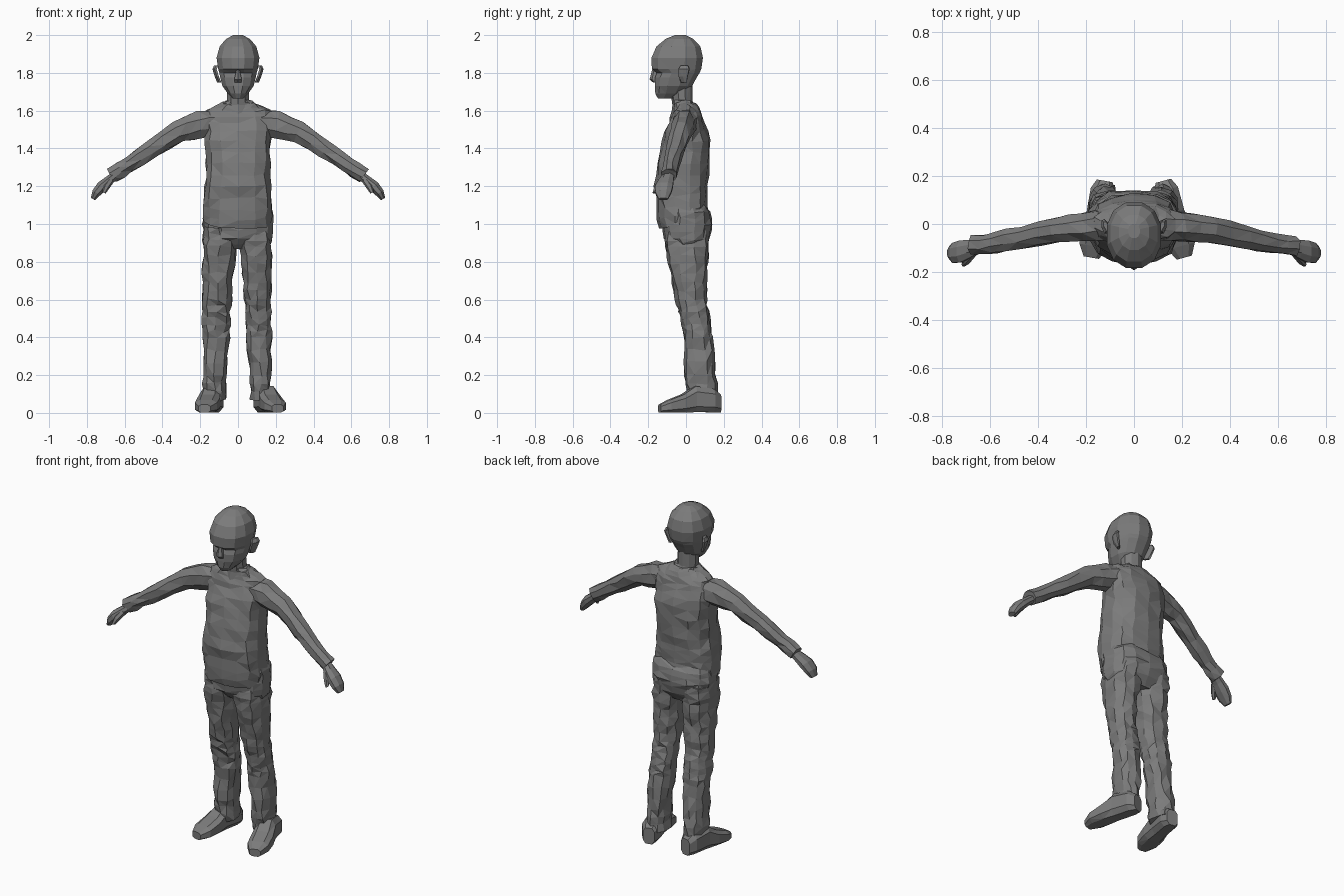
import bpy
import bmesh
import math
import random
from mathutils import Vector

random.seed(4)
if "Cube" in bpy.data.objects:
    bpy.data.objects.remove(bpy.data.objects["Cube"], do_unlink=True)

grey = bpy.data.materials.new("plain grey")
grey.use_nodes = True
grey.diffuse_color = (0.2, 0.2, 0.2, 1)
grey.node_tree.nodes["Principled BSDF"].inputs["Base Color"].default_value = grey.diffuse_color


def column(z, x_left, x_right, front, back, tilt=0):
    """Level cross-section given by its extents; tilt raises the back edge."""
    centre = Vector(((x_left + x_right) / 2, (front + back) / 2, z))
    return centre, Vector(((x_right - x_left) / 2, 0, 0)), Vector((0, (back - front) / 2, tilt))


def limb(side, points):
    """Cross-sections square to a sideways path: x, y, z, depth, thickness."""
    rings = []
    for i, (x, y, z, depth, thick) in enumerate(points):
        before, after = points[max(i - 1, 0)], points[min(i + 1, len(points) - 1)]
        along = Vector((after[0] - before[0], 0, after[2] - before[2])).normalized()
        across = Vector((-along.z * side, 0, along.x)) * thick
        rings.append((Vector((x * side, y, z)), Vector((0, depth, 0)), across))
    return rings


def loft(name, rings, sides=10, square=1.0, steps=1, creases=0.0):
    """Skin cross-sections; steps adds rings between, creases crumples the cloth."""
    dense = []
    for a, b in zip(rings, rings[1:]):
        dense += [tuple(p.lerp(q, k / steps) for p, q in zip(a, b)) for k in range(steps)]
    dense.append(rings[-1])
    bm = bmesh.new()
    loops = []
    for centre, u, v in dense:
        loop = []
        for k in range(sides):
            angle = math.tau * (k + 0.5) / sides
            c, s = math.cos(angle), math.sin(angle)
            c = math.copysign(abs(c) ** square, c)
            s = math.copysign(abs(s) ** square, s)
            fold = Vector([random.uniform(-creases, creases) for _ in range(3)])
            loop.append(bm.verts.new(centre + u * c + v * s + fold))
        loops.append(loop)
    for low, high in zip(loops, loops[1:]):
        for k in range(sides):
            n = (k + 1) % sides
            bm.faces.new((low[k], low[n], high[n], high[k]))
    bm.faces.new(loops[0])
    bm.faces.new(loops[-1])
    bmesh.ops.recalc_face_normals(bm, faces=bm.faces)
    bmesh.ops.triangulate(bm, faces=bm.faces, quad_method='SHORT_EDGE')
    mesh = bpy.data.meshes.new(name)
    bm.to_mesh(mesh)
    bm.free()
    mesh.materials.append(grey)
    part = bpy.data.objects.new(name, mesh)
    bpy.context.collection.objects.link(part)
    return part


def upright(name, sections, **options):
    """Symmetric stack: height, half width, front, back and optional tilt."""
    return loft(name, [column(z, -w, w, *rest) for z, w, *rest in sections], **options)


# Head with brow ridge, eye hollow and chin
upright("head", [
    (1.665, 0.03, -0.15, -0.06), (1.69, 0.055, -0.165, 0), (1.73, 0.085, -0.168, 0.035),
    (1.775, 0.097, -0.168, 0.06), (1.8, 0.102, -0.158, 0.075), (1.82, 0.108, -0.185, 0.085),
    (1.88, 0.117, -0.187, 0.094), (1.94, 0.1, -0.16, 0.08), (1.98, 0.065, -0.11, 0.04),
    (2, 0.025, -0.06, 0)], sides=12, square=0.9)
upright("nose", [(1.75, 0.02, -0.175, -0.14), (1.765, 0.023, -0.193, -0.14),
                 (1.815, 0.01, -0.18, -0.14)], sides=6)
upright("neck", [(1.56, 0.075, -0.08, 0.06), (1.63, 0.062, -0.072, 0.035),
                 (1.75, 0.062, -0.09, 0.035)], sides=10)

# Jumper body, its hem rising toward the back
upright("jumper", [
    (1.02, 0.182, -0.145, 0.115, 0.05), (1.1, 0.185, -0.155, 0.11, 0.03),
    (1.2, 0.178, -0.168, 0.118), (1.32, 0.172, -0.155, 0.125), (1.44, 0.176, -0.13, 0.125),
    (1.54, 0.185, -0.095, 0.1), (1.6, 0.17, -0.075, 0.075), (1.635, 0.1, -0.068, 0.05),
    (1.65, 0.07, -0.065, 0.035)], sides=14, square=0.8, steps=2, creases=0.007)

# Seat of the trousers
upright("trouser_seat", [
    (0.87, 0.16, -0.06, 0.09), (0.92, 0.188, -0.115, 0.125), (1, 0.19, -0.125, 0.145),
    (1.06, 0.185, -0.125, 0.13), (1.12, 0.17, -0.12, 0.09)],
    sides=14, square=0.8, steps=2, creases=0.006)

for side, word, spread, toe in ((1, "left", 0.94, 0.21), (-1, "right", 1.0, 0.178)):
    # Sleeve, cuff to shoulder
    loft(word + "_sleeve", limb(side, [
        (0.1, 0, 1.54, 0.07, 0.07), (0.2, -0.01, 1.525, 0.063, 0.078),
        (0.32, -0.025, 1.49, 0.058, 0.062), (0.46, -0.055, 1.395, 0.05, 0.05),
        (0.58, -0.08, 1.315, 0.045, 0.045), (0.668, -0.09, 1.258, 0.043, 0.045)]),
        sides=8, steps=2, creases=0.005)
    # Hand as a closed mitten with a separate thumb
    loft(word + "_hand", limb(side, [
        (0.64, -0.09, 1.265, 0.03, 0.025), (0.685, -0.105, 1.23, 0.042, 0.026),
        (0.72, -0.115, 1.2, 0.05, 0.031), (0.75, -0.12, 1.165, 0.045, 0.026),
        (0.768, -0.12, 1.132, 0.026, 0.014)]), sides=8)
    loft(word + "_thumb", limb(side, [
        (0.67, -0.12, 1.235, 0.02, 0.018), (0.695, -0.15, 1.2, 0.018, 0.018),
        (0.71, -0.168, 1.165, 0.01, 0.01)]), sides=6)
    # Ear, leaning outward at the back
    loft(word + "_ear", [
        (Vector((x * side, y, z)), Vector((0.013 * side, 0.012, 0)), Vector((0, depth, 0)))
        for x, y, z, depth in ((0.1, -0.012, 1.75, 0.012), (0.112, -0.015, 1.78, 0.024),
                               (0.124, -0.01, 1.82, 0.03), (0.115, -0.01, 1.84, 0.018))],
        sides=6)
    # Trouser leg: height, inner edge, outer edge, front, back
    rings = []
    for z, inner, outer, front, back in (
            (0.98, 0.005, 0.188, -0.115, 0.13), (0.88, 0.008, 0.192, -0.11, 0.12),
            (0.74, 0.02, 0.19, -0.085, 0.108), (0.6, 0.034, 0.187, -0.055, 0.107),
            (0.5, 0.04, 0.19, -0.03, 0.125), (0.4, 0.042, 0.19, -0.008, 0.14),
            (0.2, 0.062, 0.188, -0.005, 0.16), (0.07, 0.065, 0.185, 0.005, 0.172)):
        low, high = sorted((inner * side, outer * side * spread))
        rings.append(column(z, low, high, front, back))
    loft(word + "_trouser_leg", rings, sides=10, square=0.85, steps=3, creases=0.008)
    # Shoe from heel to turned-out toe: travel, half width, height
    heel, tip = Vector((0.122 * side, 0.18, 0)), Vector((toe * side, -0.14, 0))
    across = (tip - heel).cross(Vector((0, 0, 1))).normalized()
    loft(word + "_shoe", [
        (heel.lerp(tip, travel) + Vector((0, 0, height / 2)), across * width,
         Vector((0, 0, height / 2)))
        for travel, width, height in ((0, 0.035, 0.1), (0.12, 0.055, 0.13), (0.42, 0.055, 0.145),
                                      (0.62, 0.064, 0.1), (0.85, 0.062, 0.07), (1, 0.034, 0.045))],
        sides=8, square=0.65)
